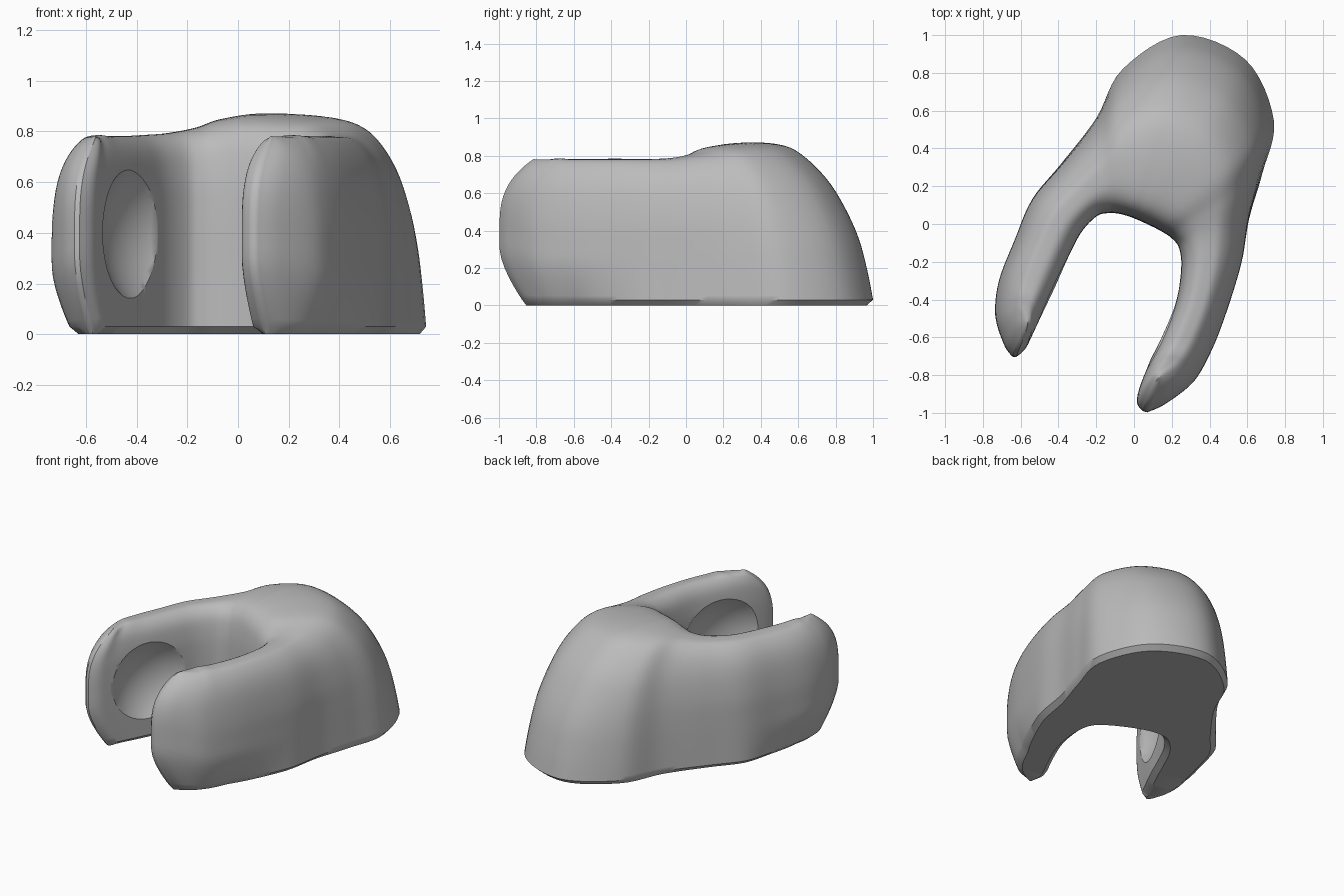
import bpy, bmesh, math
from mathutils import Vector

cube = bpy.data.objects.get("Cube")
if cube:
    bpy.data.objects.remove(cube, do_unlink=True)

grey = bpy.data.materials.new("matte grey")
grey.use_nodes = True
grey.diffuse_color = (0.5, 0.5, 0.5, 1)
grey.node_tree.nodes["Principled BSDF"].inputs["Base Color"].default_value = (0.5, 0.5, 0.5, 1)

# Cross-sections around the fork: inner x, y, outer x, y, and the blend
# of profiles: -1 is the tip, 0 the arm, 1 the dome
SECTIONS = [
    (-.625, -.705, -.645, -.702, -1), (-.575, -.66, -.69, -.635, -.7),
    (-.53, -.57, -.735, -.48, 0), (-.43, -.36, -.715, -.30, 0),
    (-.35, -.18, -.63, -.08, 0), (-.28, -.045, -.54, .13, .05),
    (-.20, .04, -.385, .32, .15), (-.14, .058, -.20, .56, .4),
    (-.08, .055, -.06, .82, .75), (-.01, .035, .25, 1.0, 1),
    (.07, 0, .59, .87, .95), (.14, -.035, .74, .55, .75),
    (.20, -.075, .68, .27, .35), (.24, -.13, .61, .03, .08),
    (.25, -.24, .57, -.20, 0), (.22, -.42, .495, -.45, 0),
    (.13, -.64, .415, -.66, 0), (.05, -.81, .32, -.83, 0),
    (.015, -.935, .17, -.95, -.7), (.045, -.99, .07, -.997, -1)]

# Profiles over the top: share of the way from inner to outer edge, height
ARM = [(0, .03), (0, .25), (0, .5), (.02, .62), (.09, .72), (.25, .775), (.45, .78),
       (.62, .765), (.8, .70), (.92, .6), (.99, .45), (1, .3), (1, .15), (1, .03)]
DOME = [(0, .03), (0, .25), (0, .5), (.01, .66), (.04, .78), (.12, .845), (.3, .87),
        (.48, .86), (.6, .81), (.74, .68), (.84, .53), (.92, .36), (.97, .18), (1, .03)]
HALF_TIP = [(0, .03), (0, .2), (0, .4), (0, .55), (.03, .67), (.15, .75), (.38, .778)]
TIP = HALF_TIP + [(1 - s, z) for s, z in reversed(HALF_TIP)]
AXIS = Vector((.375, .927, 0))      # direction from the arm tips to the dome


def smooth_path(points, steps):
    """Catmull-Rom curve through points of any dimension."""
    pts = [Vector(p) for p in points]
    out = []
    for i in range(len(pts) - 1):
        a, b, c, d = pts[max(i - 1, 0)], pts[i], pts[i + 1], pts[min(i + 2, len(pts) - 1)]
        for k in range(steps):
            t = k / steps
            out.append(b + (c - a) * (t / 2) + (a * 2 - b * 5 + c * 4 - d) * (t * t / 2)
                       + (b * 3 - a - c * 3 + d) * (t ** 3 / 2))
    return out + [pts[-1]]


def clamp(value):
    return min(1, max(0, value))


def round_tip(p):
    """Draw the top and foot of each arm tip back along the arm."""
    near = clamp((-.29 - p.dot(AXIS)) / .6) ** 1.5
    back = 0
    if p.z > .4:
        back = .19 * ((p.z - .4) / .38) ** 3
    elif p.z < .3:
        back = .13 * ((.3 - p.z) / .27) ** 1.5
    return p + AXIS * (near * back)


# Fork body: loft the sections from one tip, round the dome, to the other
tip, arm, dome = (smooth_path(profile, 4) for profile in (TIP, ARM, DOME))
bm = bmesh.new()
rings = []
for ix, iy, ox, oy, blend in smooth_path(SECTIONS, 6):
    inner, across = Vector((ix, iy, 0)), Vector((ox - ix, oy - iy, 0))
    to_tip, to_dome = clamp(-blend), clamp(blend)
    line = [a.lerp(t, to_tip).lerp(d, to_dome) for t, a, d in zip(tip, arm, dome)]
    # The outer foot tucks in under the arms
    tuck = .2 * clamp((-.15 - inner.dot(AXIS)) / .35) * (1 - to_tip)
    for p in line:
        if p.x > .5 and p.y < .25:
            p.x -= tuck * ((.25 - p.y) / .22) ** 1.5
    inset = min(.035 / across.length, .25)
    line = [Vector((inset, 0))] + line + [Vector((line[-1].x - inset, 0))]
    rings.append([bm.verts.new(round_tip(inner + across * s + Vector((0, 0, z))))
                  for s, z in line])
count = len(rings[0])
for r, q in zip(rings, rings[1:]):
    for j in range(count):
        k = (j + 1) % count
        bm.faces.new((r[j], r[k], q[k], q[j]))

# Close each tip with a narrow strip between its two matching edges
for ring in (rings[0], rings[-1]):
    half = count // 2
    for j in range(half - 1):
        bm.faces.new((ring[j], ring[j + 1], ring[-2 - j], ring[-1 - j]))
    bm.faces.new((ring[half - 1], ring[half], ring[half + 1]))
bmesh.ops.recalc_face_normals(bm, faces=bm.faces)
mesh = bpy.data.meshes.new("fork_body")
bm.to_mesh(mesh)
bm.free()
body = bpy.data.objects.new("fork_body", mesh)
bpy.context.collection.objects.link(body)
mesh.materials.append(grey)

# Round dishes cut into the facing sides of both arms
RIM, DEPTH = .26, .1
radius = (RIM ** 2 + DEPTH ** 2) / (2 * DEPTH)
for name, centre, normal in (("right_dish", (-.425, -.35, .4), (.91, -.41, 0)),
                             ("left_dish", (.155, -.585, .4), (-.92, .39, 0))):
    spot = Vector(centre) + Vector(normal).normalized() * (radius - DEPTH)
    bpy.ops.mesh.primitive_uv_sphere_add(segments=64, ring_count=32, radius=radius, location=spot)
    cutter = bpy.context.object
    cutter.name = name
    cutter.hide_render = True
    cutter.data.materials.append(grey)
    cut = body.modifiers.new(name, 'BOOLEAN')
    cut.operation, cut.object, cut.solver = 'DIFFERENCE', cutter, 'EXACT'
    bpy.context.view_layer.objects.active = body
    bpy.ops.object.modifier_apply(modifier=name)
    bpy.data.objects.remove(cutter, do_unlink=True)

bpy.ops.object.select_all(action='DESELECT')
body.select_set(True)
bpy.context.view_layer.objects.active = body
bpy.ops.object.shade_smooth_by_angle(angle=math.radians(40))
